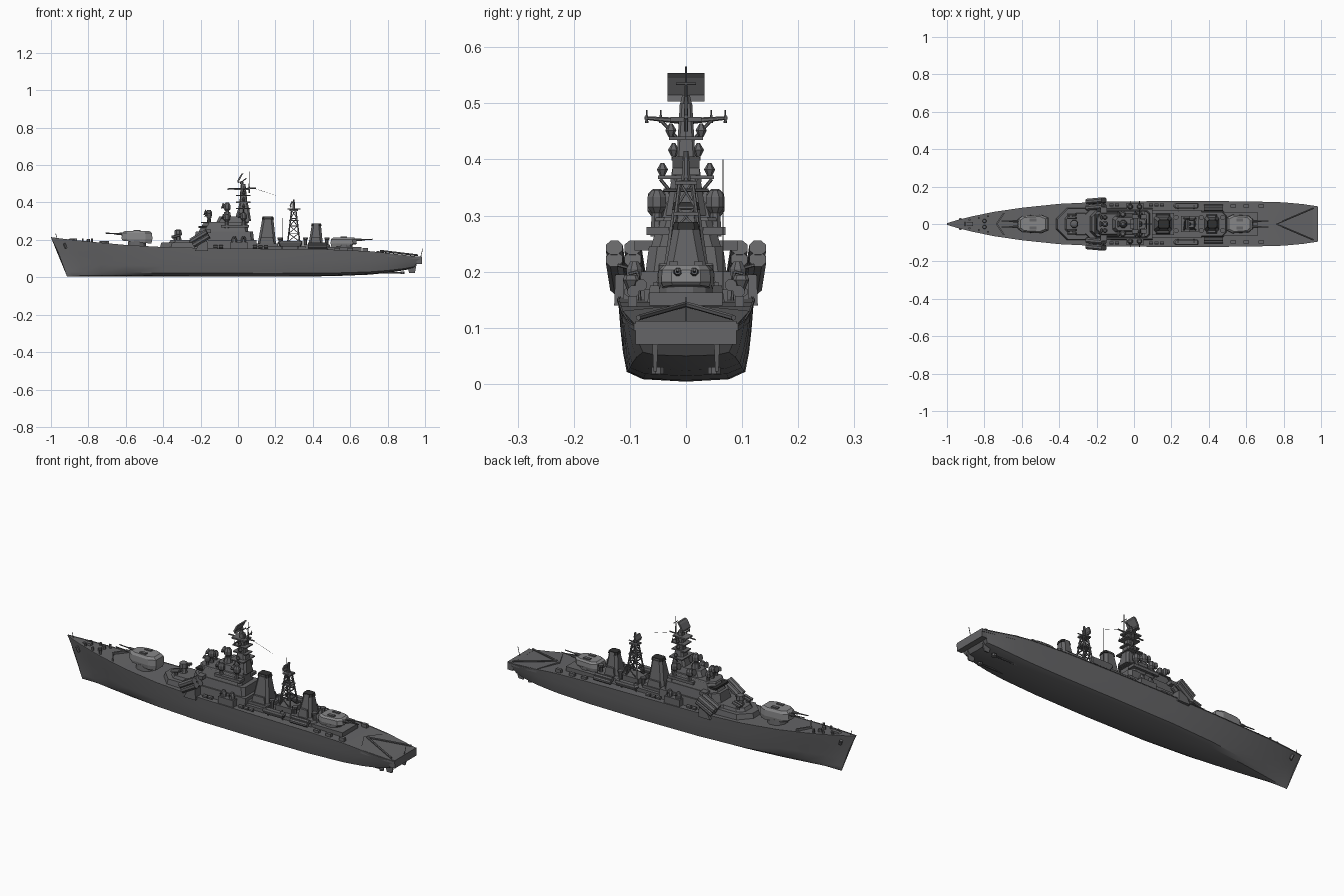
import bpy, math
from mathutils import Vector

grey = bpy.data.materials.new("dark_grey")
grey.diffuse_color = (0.13, 0.13, 0.135, 1)
light = bpy.data.materials.new("turret_grey")
light.diffuse_color = (0.24, 0.24, 0.245, 1)
black = bpy.data.materials.new("soot")
black.diffuse_color = (0.03, 0.03, 0.03, 1)


def make(name, verts, faces, mat=grey):
    me = bpy.data.meshes.new(name)
    me.from_pydata(verts, [], faces)
    ob = bpy.data.objects.new(name, me)
    bpy.context.collection.objects.link(ob)
    me.materials.append(mat)
    return ob


def loft(name, rings, mat=grey):
    n = len(rings[0])
    verts = [p for r in rings for p in r]
    faces = [(k * n + i, k * n + (i + 1) % n, (k + 1) * n + (i + 1) % n, (k + 1) * n + i)
             for k in range(len(rings) - 1) for i in range(n)]
    faces += [tuple(reversed(range(n))), tuple(range(len(verts) - n, len(verts)))]
    return make(name, verts, faces, mat)


def house(name, *levels, y=0, cf=0, ca=0, mat=grey):
    """Levels are (x0, x1, half width, z); cf / ca chamfer the forward / aft corners."""
    rings = []
    for x0, x1, w, z in levels:
        f, a = min(cf, w * .7), min(ca, w * .7)
        pts = [(x0, -w + f), (x0 + f, -w), (x1 - a, -w), (x1, -w + a),
               (x1, w - a), (x1 - a, w), (x0 + f, w), (x0, w - f)]
        pts = [p for i, p in enumerate(pts) if p != pts[i - 1]]
        rings.append([(px, py + y, z) for px, py in pts])
    return loft(name, rings, mat)


def box(name, x0, x1, w, z0, z1, y=0, mat=grey):
    return house(name, (x0, x1, w, z0), (x0, x1, w, z1), y=y, mat=mat)


def rod(name, a, b, r, r2=None, n=6, mat=grey):
    a, b = Vector(a), Vector(b)
    q = (b - a).to_track_quat('Z', 'Y')
    ring = lambda c, rad: [tuple(c + q @ Vector((rad * math.cos(t), rad * math.sin(t), 0)))
                           for t in (2 * math.pi * (i + .5) / n for i in range(n))]
    return loft(name, [ring(a, r), ring(b, r if r2 is None else r2)], mat)


def drum(name, x, y, profile, n=8, mat=grey):
    """Vertical turned shape from (radius, z) pairs."""
    return loft(name, [[(x + r * math.cos(t), y + r * math.sin(t), z)
                        for t in (2 * math.pi * (i + .5) / n for i in range(n))] for r, z in profile], mat)


# Hull: x, half width at deck, half width at bilge, keel z, deck z, stem/stern rake
stations = [(-1, .002, .001, .005, .213, .085), (-.95, .018, .005, .005, .206, .065),
            (-.87, .038, .014, .005, .197, .045), (-.75, .063, .034, .005, .185, .02),
            (-.6, .085, .06, .005, .171, 0), (-.4, .106, .09, .005, .16, 0),
            (-.15, .118, .106, .004, .154, 0), (.2, .121, .11, .004, .15, 0),
            (.5, .12, .108, .006, .146, 0), (.7, .117, .104, .014, .138, 0),
            (.8, .114, .1, .024, .128, 0), (.9, .105, .092, .038, .114, -.01), (.98, .093, .08, .05, .106, -.04)]
rings = []
for x, wd, wb, zk, zd, rake in stations:
    h = zd - zk
    half = [(wd, 1), (wd * .6 + wb * .4, .62), (wb * .8 + wd * .2, .35), (wb * .96, .12), (wb * .7, .03)]
    pts = half + [(0, 0)] + [(-y, f) for y, f in reversed(half)]
    rings.append([(x + rake * (1 - f) ** .8, y, zk + h * f) for y, f in pts])
hull = loft("hull", rings)
bpy.context.view_layer.objects.active = hull
hull.select_set(True)
bpy.ops.object.shade_smooth_by_angle(angle=math.radians(30))
hull.select_set(False)

# Sloped stern deck, rudders, propellers and flagstaffs
loft("stern_deck", [[(.74, 0, .13), (.8, -.113, .11), (.985, -.093, .095), (.985, .093, .095), (.8, .113, .11)],
                    [(.74, 0, .142), (.8, -.113, .13), (.985, -.093, .108), (.985, .093, .108), (.8, .113, .13)]])
box("stern_coaming", .955, .985, .09, .07, .112)
for s in (1, -1):
    rod("stern_rib", (.76, 0, .142), (.96, .085 * s, .118), .005)
    house("rudder", (.915, .945, .003, .022), (.905, .955, .005, .07), y=.055 * s)
    rod("propeller_shaft", (.68, .05 * s, .025), (.88, .05 * s, .024), .004)
    drum("propeller", .88, .05 * s, [(.012, .018), (.012, .03)])
    rod("anchor", (-.93, .025 * s, .18), (-.92, .02 * s, .155), .008)
    # Forecastle fittings and breakwater
    loft("breakwater", [[(-.74, 0, z), (-.7, .06 * s, z), (-.69, .06 * s, z), (-.73, 0, z)] for z in (.18, .193)])
    for x in (-.88, -.83, -.78):
        drum("bollard", x, s * (x + 1) * .19, [(.006, .18), (.006, .208)], 6)
    drum("capstan", -.8, .016 * s, [(.012, .18), (.009, .205)])
    # Deck edge rails
    for i in range(len(stations) - 1):
        a, b = stations[i], stations[i + 1]
        rod("deck_edge", (a[0], a[1] * s, a[4]), (b[0], b[1] * s, b[4]), .0025, n=4)
rod("bow_staff", (-.965, 0, .2), (-.975, 0, .235), .0015)
rod("stern_staff", (.975, 0, .1), (.988, 0, .155), .0015)
house("hatch", (-.92, -.86, .012, .19), (-.9, -.86, .01, .208))


# Twin gun turrets
def turret(x, d, z, length, h):
    drum("turret_ring", x, 0, [(.052, z - .03), (.048, z + .008)], 12)
    L = length / 2
    plan = [(L, .026), (L * .7, .044), (-L * .55, .05), (-L, .034)]
    pts = plan + [(px, -py) for px, py in reversed(plan)]
    loft("turret_body", [[(x + d * px * k, py * k, z + h * f + (.008 * px / L if f == 0 else 0)) for px, py in pts]
                         for f, k in ((0, .93), (.3, 1), (.8, .97), (1, .8))], light)
    for s in (1, -1):
        bx = x + d * L * .9
        rod("gun_sleeve", (bx, .015 * s, z + h * .72), (bx + d * .035, .015 * s, z + h * .74), .008, .006, 8)
        rod("gun_barrel", (bx, .015 * s, z + h * .72), (x + d * (L + .085), .015 * s, z + h * .8), .004, .003)
        box("turret_hatch", x - .018, x + .018, .008, z + h - .005, z + h + .006, .022 * s)
turret(-.54, -1, .188, .165, .06)
box("aft_gun_deck", .47, .66, .065, .14, .163)
turret(.565, 1, .168, .14, .044)

# Forward deckhouse and rocket launchers
house("forward_deckhouse", (-.42, -.2, .088, .15), (-.41, -.2, .082, .185), cf=.06)
house("launcher_platform", (-.37, -.26, .06, .185), (-.36, -.26, .055, .2), cf=.03)
drum("director_pedestal", -.32, 0, [(.02, .2), (.014, .222), (.022, .226), (.02, .25), (.01, .256)])
for s in (1, -1):
    drum("rocket_pedestal", -.335, .042 * s, [(.012, .185), (.009, .215)])
    for dy in (-.009, .009):
        rod("rocket_tube", (-.355, .042 * s + dy, .214), (-.31, .042 * s + dy, .226), .008)

# Bridge superstructure in tiers
house("main_deckhouse", (-.27, .1, .085, .145), (-.26, .1, .08, .2), cf=.03)
house("second_tier", (-.235, .085, .072, .2), (-.225, .08, .066, .245), cf=.03, ca=.015)
house("bridge", (-.21, .055, .062, .245), (-.185, .05, .05, .29), cf=.03, ca=.015)
house("bridge_roof", (-.2, .06, .056, .29), (-.195, .055, .053, .297), cf=.025, ca=.015)
house("upper_bridge", (-.115, .06, .042, .297), (-.1, .055, .034, .325), cf=.015)
box("bridge_wing", -.18, -.145, .092, .238, .256)
box("bridge_window_band", -.2125, -.12, .052, .263, .273, mat=black)


# Radar directors: pedestal plus faceted dome
def director(x, y, z, r):
    drum("director_base", x, y, [(r * .7, z - .025), (r * .5, z + .012)])
    drum("director_dome", x, y, [(r * .55, z + .01), (r, z + .02), (r, z + .02 + r), (r * .5, z + .02 + 1.7 * r)])
    rod("director_dish", (x - r * .6, y, z + .022 + r * .6), (x - r * 1.4, y, z + .025 + r * .7), r * .4, r * .95, 8)
director(-.155, 0, .31, .018)
director(-.058, 0, .345, .02)
drum("director_tower", -.058, 0, [(.024, .32), (.017, .35)])
for s in (1, -1):
    director(-.155, .035 * s, .3, .014)
    box("sponson", -.09, .06, .02, .265, .28, .05 * s)
    director(-.06, .052 * s, .288, .018)
    director(.03, .052 * s, .295, .018)

    # Angled missile canisters, two by two on each side
    for y in (.091, .124):
        for k in (0, 1):
            o = Vector((-.012 * k, 0, .021 * k))
            rod("missile_canister", Vector((-.24, (y - .004) * s, .172)) + o,
                Vector((-.155, (y + .004) * s, .222)) + o, .016, n=8)
    house("canister_support", (-.23, -.16, .028, .14), (-.2, -.165, .026, .195), y=.1 * s)

    # Close-in guns, boats, rafts and lockers along the sides
    box("gun_sponson", -.04, .05, .02, .15, .188, .092 * s)
    for x in (-.02, .03):
        drum("close_in_gun", x, .092 * s, [(.015, .188), (.015, .205), (.008, .218)])
        rod("close_in_barrel", (x, .1 * s, .206), (x, .122 * s, .212), .003)
    house("boat", (.225, .335, .006, .165), (.21, .345, .014, .185), (.22, .34, .012, .194), y=.098 * s, cf=.01, ca=.005)
    for x in (.235, .32):
        rod("davit", (x, .082 * s, .145), (x, .086 * s, .2), .003)
        rod("davit_arm", (x, .086 * s, .2), (x, .102 * s, .196), .003)
    rod("torpedo_tube", (.375, .094 * s, .165), (.475, .094 * s, .165), .011, n=8)
    rod("torpedo_tube", (.375, .08 * s, .176), (.475, .08 * s, .176), .011, n=8)
    for x in (-.12, -.09, .09, .12, .15):
        rod("life_raft", (x - .011, .102 * s, .164), (x + .011, .102 * s, .164), .009)
    for x in (.53, .6, .68):
        box("deck_locker", x - .015, x + .015, .008, .135, .157, .095 * s)

# Midships and aft deckhouses
box("midships_deckhouse", .09, .36, .075, .14, .168)
box("funnel_plinth", .09, .215, .058, .165, .182)
house("aft_deckhouse", (.35, .5, .07, .14), (.35, .49, .064, .175), ca=.02)
box("mast_house", .25, .345, .042, .165, .195)
for x in (.225, .36, .475):
    for s in (1, -1):
        drum("vent", x, .035 * s, [(.01, .16), (.01, .2), (.014, .203), (.014, .212)])


# Tapered funnels with dark caps
def funnel(x0, x1, w, z0, z1, t):
    house("funnel", (x0, x1, w, z0), (x0 + t, x1 - t * .6, w * .5, z1), cf=.012, ca=.012)
    house("funnel_cap", (x0 + t - .004, x1 - t * .6 + .004, w * .54, z1 - .01),
          (x0 + t, x1 - t * .6, w * .48, z1 + .004), cf=.008, ca=.008, mat=black)
    for s in (1, -1):
        house("funnel_intake", (x0 + .01, x1 - .01, .012, z0), (x0 + .02, x1 - .018, .006, z0 + .05), y=w * .92 * s)
funnel(.103, .205, .046, .165, .32, .028)
funnel(.375, .455, .044, .165, .285, .02)

# Main tower mast
house("tower_base", (-.02, .07, .036, .3), (0, .06, .026, .365), cf=.01, ca=.01)
house("tower_middle", (0, .06, .028, .36), (.008, .052, .022, .4), cf=.008, ca=.008)
house("tower_upper", (.008, .05, .017, .4), (.015, .04, .011, .5), cf=.004, ca=.004)
for z, w in ((.365, .05), (.398, .026), (.435, .03)):
    box("tower_platform", -.012, .066, w, z, z + .006)
box("yard_platform", -.02, .06, .028, .468, .476)
rod("fore_and_aft_yard", (-.055, 0, .472), (.095, 0, .476), .004)
for s in (1, -1):
    rod("yardarm", (.03, 0, .468), (.03, .074 * s, .474), .006, .003)
    for y in (.045, .07):
        rod("yard_aerial", (.03, y * s, .465), (.03, y * s, .488), .003, .001)
    for z, y in ((.37, .042), (.44, .027), (.405, .022)):
        drum("mast_sensor", .03, y * s, [(.004, z), (.01, z + .012), (.003, z + .024)], 6)
    rod("tower_brace", (.03, .046 * s, .365), (.03, .017 * s, .33), .003)
    rod("yard_brace", (.03, .013 * s, .435), (.03, .045 * s, .47), .003)
# Large flat search radar and top pole
drum("radar_pedestal", .02, 0, [(.012, .498), (.007, .515)])
loft("search_radar", [[(x + dx, y, z) for dx, y in ((0, -.033), (.01, -.033), (.01, .033), (0, .033))]
                      for x, z in ((.0, .503), (-.004, .515), (.012, .545), (.02, .554))])
rod("radar_feed", (.02, 0, .51), (.045, 0, .53), .003)
rod("topmast", (.06, 0, .45), (.06, 0, .566), .004, .0015)
rod("topmast_yard", (.06, -.018, .535), (.06, .018, .535), .002)

# Aft lattice mast
legs = lambda z: .032 - .021 * (z - .19) / .17
zs = (.19, .235, .275, .315, .36)
corners = ((1, 1), (1, -1), (-1, -1), (-1, 1))
at = lambda c, z: (.298 + c[0] * legs(z), c[1] * legs(z), z)
for i in range(4):
    c, d = corners[i], corners[(i + 1) % 4]
    rod("lattice_leg", at(c, zs[0]), at(c, zs[-1]), .004)
    for a, b in zip(zs, zs[1:]):
        rod("lattice_brace", at(c, a), at(d, b), .0025, n=4)
        rod("lattice_ring", at(c, b), at(d, b), .003, n=4)
box("lattice_platform", .272, .324, .022, .3, .306)
box("lattice_top", .275, .322, .02, .355, .362)
drum("aft_radar_post", .298, 0, [(.009, .36), (.005, .415)])
loft("aft_radar", [[(x + dx, y, z) for dx, y in ((0, -.024), (.008, -.024), (.008, .024), (0, .024))]
                   for x, z in ((.28, .372), (.276, .385), (.285, .405))])
rod("aft_yard", (.265, 0, .365), (.335, 0, .365), .003)
rod("aft_cross_yard", (.298, -.04, .345), (.298, .04, .345), .003)

# Whip aerial and wire aerials
rod("whip_aerial", (.24, .066, .165), (.24, .066, .4), .0015, .0008, 4)
rod("wire_aerial", (.09, 0, .474), (.15, 0, .455), .0007, n=3)
rod("wire_aerial", (.15, 0, .455), (.205, 0, .437), .0007, n=3)
